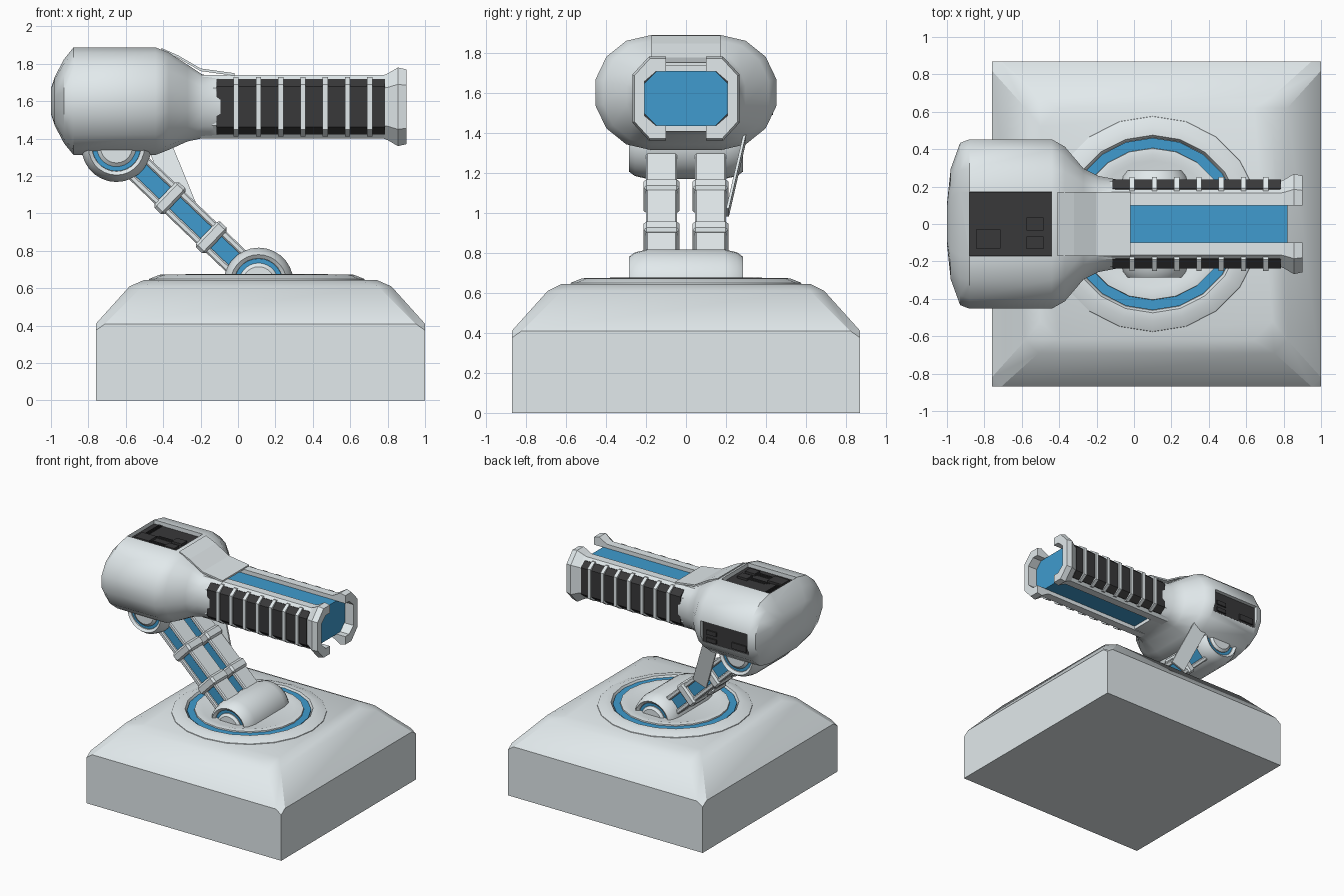
import bpy, bmesh
from math import sin, cos, pi, atan2, hypot, radians
from mathutils import Matrix, Vector

if "Cube" in bpy.data.objects:
    bpy.data.objects.remove(bpy.data.objects["Cube"])


def material(name, col):
    m = bpy.data.materials.new(name)
    m.diffuse_color = (*col, 1)
    m.use_nodes = True
    m.node_tree.nodes["Principled BSDF"].inputs["Base Color"].default_value = m.diffuse_color
    return m


WHITE = material("pale_shell", (0.76, 0.82, 0.84))
BLUE = material("blue", (0.05, 0.33, 0.62))
DARK = material("dark", (0.04, 0.04, 0.042))


def finish(name, bm, mat, smooth=None):
    bmesh.ops.recalc_face_normals(bm, faces=bm.faces)
    me = bpy.data.meshes.new(name)
    bm.to_mesh(me)
    bm.free()
    ob = bpy.data.objects.new(name, me)
    bpy.context.collection.objects.link(ob)
    me.materials.append(mat)
    if smooth:
        bpy.ops.object.select_all(action='DESELECT')
        ob.select_set(True)
        bpy.context.view_layer.objects.active = ob
        bpy.ops.object.shade_smooth_by_angle(angle=radians(smooth))
    return ob


def loft(name, rings, mat=WHITE, smooth=None):
    bm = bmesh.new()
    vs = [[bm.verts.new(p) for p in r] for r in rings]
    n = len(rings[0])
    for a, b in zip(vs, vs[1:]):
        for i in range(n):
            bm.faces.new((a[i], a[(i + 1) % n], b[(i + 1) % n], b[i]))
    bm.faces.new(vs[0])
    bm.faces.new(vs[-1])
    bmesh.ops.remove_doubles(bm, verts=bm.verts, dist=1e-5)
    return finish(name, bm, mat, smooth)


def lathe(name, c, profile, axis='z', n=24, mat=WHITE, smooth=35):
    rings = []
    for r, h in profile:
        ring = []
        for i in range(n):
            u, v = r * cos(2 * pi * i / n), r * sin(2 * pi * i / n)
            off = (u, v, h) if axis == 'z' else (u, h, v)
            ring.append(Vector(c) + Vector(off))
        rings.append(ring)
    return loft(name, rings, mat, smooth)


def box(name, c, size, mat=WHITE, rot_y=0, bevel=0):
    bm = bmesh.new()
    bmesh.ops.create_cube(bm, size=1, matrix=Matrix.Diagonal((*size, 1)))
    if bevel:
        bmesh.ops.bevel(bm, geom=bm.edges[:], offset=bevel, segments=1, affect='EDGES')
    ob = finish(name, bm, mat)
    ob.location = c
    ob.rotation_euler.y = rot_y
    return ob


# Square base with sloped, corner-chamfered top
def square(z, hx, hy, c):
    cx = 0.12
    q = [(hx, hy - c), (hx - c, hy), (c - hx, hy), (-hx, hy - c),
         (-hx, c - hy), (c - hx, -hy), (hx - c, -hy), (hx, c - hy)]
    return [(cx + x, y, z) for x, y in q]


loft("base", [square(0, .88, .87, 0), square(.375, .88, .87, 0), square(.41, .88, .87, .05),
              square(.61, .70, .69, .07), square(.645, .62, .62, .1)], smooth=25)

# Turntable with blue groove ring
lathe("turntable", (.1, 0, 0), [(.58, .63), (.575, .65), (.52, .672), (.475, .674),
                                (.462, .65)], n=20)
lathe("turntable_light_ring", (.1, 0, 0), [(.46, .64), (.46, .662)], n=20, mat=BLUE)
lathe("turntable_plate", (.1, 0, 0), [(.41, .64), (.405, .672), (.37, .676), (.34, .668)], n=20)

# Hinge drums at both ends of the arm
LOW, UP = (.11, 0, .63), (-.65, 0, 1.355)
side = [(.085, -.285), (.105, -.27), (.105, -.25), (.13, -.25), (.13, -.27),
        (.15, -.285), (.172, -.255), (.187, -.19)]
drum = side + [(r, -h) for r, h in reversed(side)]
for tag, c in (("lower", LOW), ("upper", UP)):
    lathe(tag + "_hinge", c, drum, 'y', 28)
    lathe(tag + "_hinge_ring", c, [(.129, -.262), (.129, .262)], 'y', 28, BLUE)

# Twin arms: blue core, two rails, two clamps each
dx, dz = UP[0] - LOW[0], UP[2] - LOW[2]
L, ang = hypot(dx, dz), atan2(-dz, dx)
ux, uz = dx / L, dz / L
for s in (-1, 1):
    def at(t, w=0):
        return (LOW[0] + ux * t + uz * w, s * .122, LOW[2] + uz * t - ux * w)
    box("arm_core", at(L / 2), (L, .115, .1), BLUE, ang)
    for w in (-.06, .06):
        box("arm_rail", at(L / 2, w), (L, .155, .036), WHITE, ang, .008)
    for t in (.35, .655):
        box("arm_clamp", at(t), (.075, .18, .19), WHITE, ang, .015)

# Head: rounded body narrowing into a neck
ZC = 1.6


def stadium(x, flat, ry, rz, z=ZC, n=7):
    half = [(flat + ry * cos(a), rz * sin(a)) for a in (pi / 2 - pi * i / n for i in range(n + 1))]
    return [(x, y, z + h) for y, h in half] + [(x, -y, z + h) for y, h in reversed(half)]


head = loft("head", [stadium(-1, .06, .05, .07), stadium(-.98, .14, .16, .13),
                     stadium(-.93, .17, .27, .225), stadium(-.88, .175, .285, .287),
                     stadium(-.44, .175, .285, .287), stadium(-.37, .17, .25, .26),
                     stadium(-.27, .15, .15, .205, 1.59), stadium(-.19, .14, .12, .17, 1.572),
                     stadium(-.09, .14, .10, .165, 1.57)], smooth=30)

# Open service bays cut into the head, top and back side
for tag, c, size in (("top", (-.66, 0, 1.93), (.44, .345, .18)),
                     ("side", (-.66, .5, 1.565), (.42, .18, .18))):
    cut = box(tag + "_bay_cutter", c, size)
    cut.hide_render = True
    cut.hide_viewport = True
    cut.display_type = 'WIRE'
    m = head.modifiers.new(tag + "_bay", 'BOOLEAN')
    m.object = cut
    m.operation = 'DIFFERENCE'
    m.solver = 'EXACT'
box("top_bay_floor", (-.66, 0, 1.845), (.438, .343, .02), DARK)
box("side_bay_floor", (-.66, .413, 1.565), (.418, .02, .178), DARK)

# Circuit blocks and wires in the bays
for x, y, w, d in ((-.78, -.08, .13, .1), (-.53, 0, .09, .07), (-.53, -.1, .09, .065)):
    box("circuit_block", (x, y, 1.862), (w, d, .022), DARK)
    box("side_circuit_block", (x, .426, 1.565 + y * .6), (w, .015, d * .5), DARK)
for k in range(3):
    box("circuit_wire", (-.64, -.12 + k * .015, 1.857), (.16, .005, .01), DARK)
    box("circuit_wire", (-.66 + k * .015, -.02 + k * .012, 1.857), (.17, .005, .01), DARK)
    box("circuit_wire", (-.83 + k * .013, .07, 1.857), (.005, .2, .01), DARK)

# Loose hatch plates from the bays
T = .014
loft("top_hatch", [[(x, -.172, z), (x, .172, z), (x, .172, z - T), (x, -.172, z - T)]
                   for x, z in ((-.41, 1.885), (-.32, 1.845), (-.2, 1.775), (-.02, 1.75))])
loft("side_hatch", [[(x - .06, y, z - .02), (x + .06, y, z + .02),
                     (x + .06, y + T, z + .02), (x - .06, y + T, z - .02)]
                    for x, y, z in ((-.43, .29, 1.39), (-.27, .2, 1.0))])

# Barrel core
BZ = 1.57


def octagon(x, hy, hz, c=.065):
    q = [(hy, hz - c), (hy - c, hz), (c - hy, hz), (-hy, hz - c),
         (-hy, c - hz), (c - hy, -hz), (hy - c, -hz), (hy, c - hz)]
    return [(x, y, BZ + z) for y, z in q]


loft("barrel_core", [octagon(-.15, .212, .137), octagon(.82, .212, .137)], BLUE)


# Barrel shells, grip panels and ribs, one set per side
def shell(x, s, o=0.0, edge=.1, inner=.135):
    out = [(edge, .17 + o), (.165 + o * .5, .17 + o), (.228 + o, .1 + o * .5)]
    inn = [(edge, inner), (.15, inner), (.208, .085)]
    pts = out + [(y, -z) for y, z in reversed(out)] + [(y, -z) for y, z in inn] + \
        [(y, z) for y, z in reversed(inn)]
    return [(x, s * y, BZ + z) for y, z in pts]


def strip(x, s, o):
    q = [(.15, .14 + o * .5), (.19, .14 + o), (.23 + o, .1 + o), (.23 + o, -.1 - o),
         (.19, -.14 - o), (.15, -.14 - o * .5)]
    return [(x, s * y, BZ + z) for y, z in q]


for s in (-1, 1):
    loft("barrel_shell", [shell(-.2, s), shell(.79, s)])
    loft("muzzle_flange", [shell(.78, s), shell(.8, s, .008), shell(.855, s, .04),
                           shell(.9, s, .03)])
    loft("grip_panel", [strip(-.115, s, .008), strip(.785, s, .008)], DARK)
    for k in range(7):
        x = -.01 + k * .119
        loft("grip_rib", [strip(x - .014, s, .02), strip(x + .014, s, .02)])
